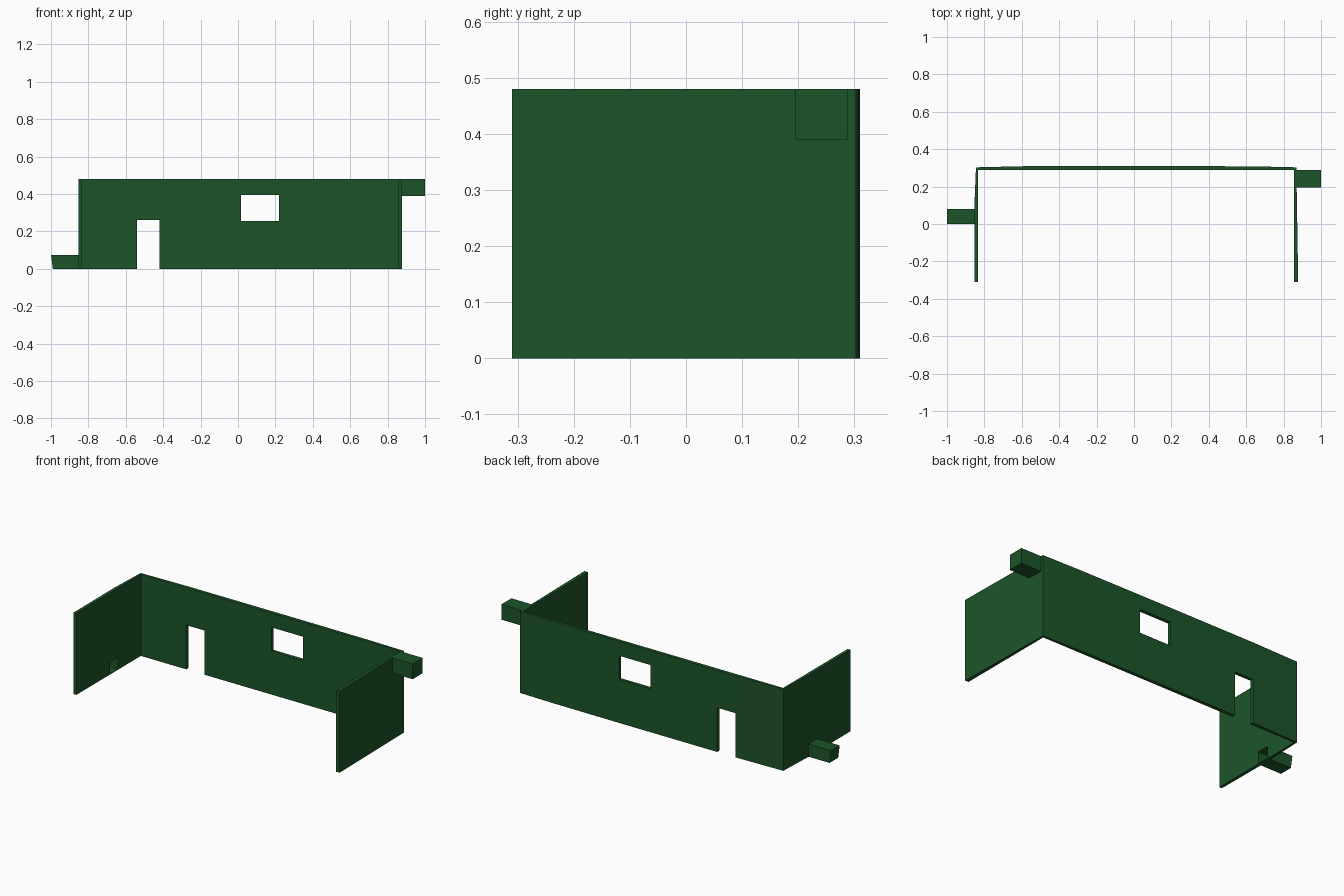
import bpy, bmesh

if "Cube" in bpy.data.objects:
    bpy.data.objects.remove(bpy.data.objects["Cube"])

green = bpy.data.materials.new("dark_green")
green.diffuse_color = (0.012, 0.09, 0.022, 1)
green.use_nodes = True
green.node_tree.nodes["Principled BSDF"].inputs["Base Color"].default_value = green.diffuse_color


def prism(name, outline, z0, z1):
    """Extrude a plan outline (x, y) from z0 to z1."""
    bm = bmesh.new()
    face = bm.faces.new([bm.verts.new((x, y, z0)) for x, y in outline])
    top = bmesh.ops.extrude_face_region(bm, geom=[face])
    for v in top["geom"]:
        if isinstance(v, bmesh.types.BMVert):
            v.co.z = z1
    bmesh.ops.recalc_face_normals(bm, faces=bm.faces)
    mesh = bpy.data.meshes.new(name)
    bm.to_mesh(mesh)
    bm.free()
    mesh.materials.append(green)
    obj = bpy.data.objects.new(name, mesh)
    bpy.context.collection.objects.link(obj)
    return obj


def box(name, x0, x1, y0, y1, z0, z1):
    return prism(name, [(x0, y0), (x1, y0), (x1, y1), (x0, y1)], z0, z1)


def cut(obj, cutter):
    cutter.hide_render = True
    cutter.hide_set(True)
    mod = obj.modifiers.new("opening", 'BOOLEAN')
    mod.operation = 'DIFFERENCE'
    mod.solver = 'EXACT'
    mod.object = cutter


# U-shaped walls, slightly bowed on the outside
walls = prism("walls", [
    (-0.852, -0.31), (-0.835, -0.31), (-0.835, 0.29), (0.855, 0.29),
    (0.855, -0.31), (0.878, -0.31), (0.868, 0.303), (0.65, 0.308),
    (0.22, 0.31), (-0.54, 0.31), (-0.845, 0.303), (-0.854, 0.08),
    (-0.854, 0.0)], 0, 0.48)

# Door and window openings
cut(walls, box("door_cutter", -0.54, -0.42, 0.2, 0.4, -0.1, 0.26))
cut(walls, box("window_cutter", 0.015, 0.22, 0.2, 0.4, 0.255, 0.395))

# Low hollow box on the left wall, its outer end leaning out at the top
low_box = box("low_side_box", -0.99, -0.845, 0.0, 0.08, 0, 0.075)
for v in low_box.data.vertices:
    if v.co.x < -0.9 and v.co.z > 0.05:
        v.co.x = -1.0
recess = box("recess_cutter", -0.98, -0.8, 0.003, 0.077, 0.003, 0.072)
cut(low_box, recess)
cut(walls, recess)

# High solid box on the right wall
box("high_side_box", 0.862, 1.0, 0.195, 0.288, 0.39, 0.48)
